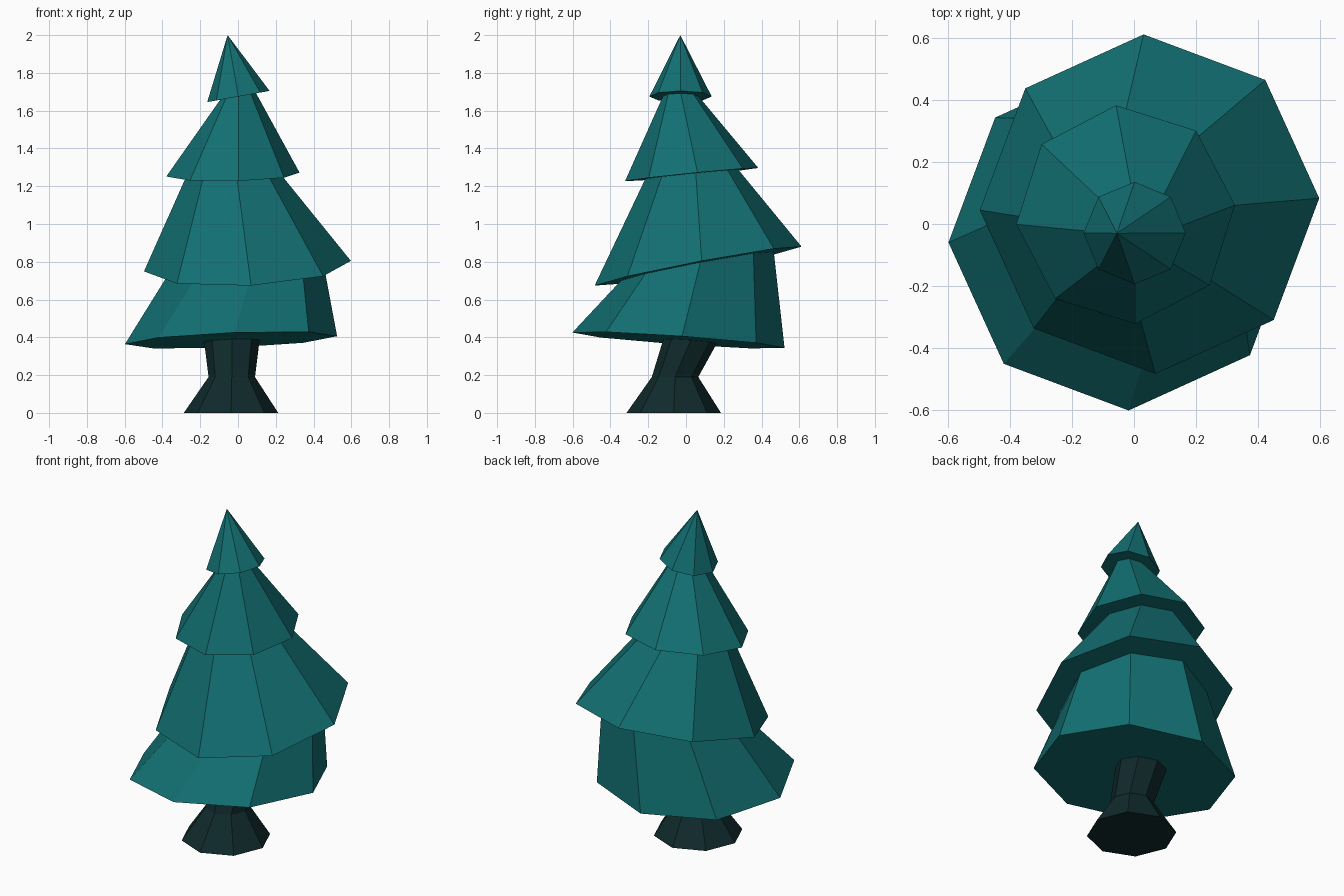
import bpy, bmesh
from math import cos, sin, radians

if "Cube" in bpy.data.objects:
    bpy.data.objects.remove(bpy.data.objects["Cube"])

SIDES = 8


def material(name, rgb):
    m = bpy.data.materials.new(name)
    m.diffuse_color = (*rgb, 1)
    m.use_nodes = True
    m.node_tree.nodes["Principled BSDF"].inputs["Base Color"].default_value = m.diffuse_color
    return m


def ring(centre, radius, angle=0, tilt=(0, 0), lift=0):
    """Octagon lying in a plane tilted by (dz/dx, dz/dy)."""
    x, y, z = centre
    pts = []
    for i in range(SIDES):
        a = radians(angle + 360 * i / SIDES)
        dx, dy = radius * cos(a), radius * sin(a)
        pts.append((x + dx, y + dy, z + lift + tilt[0] * dx + tilt[1] * dy))
    return pts


def loft(name, rings, mat, apex=None):
    """Skin a stack of rings into a closed solid, optionally ending in a point."""
    bm = bmesh.new()
    loops = [[bm.verts.new(p) for p in r] for r in rings]
    bm.faces.new(loops[0][::-1])
    for lo, hi in zip(loops, loops[1:]):
        for i in range(SIDES):
            j = (i + 1) % SIDES
            bm.faces.new((lo[i], lo[j], hi[j], hi[i]))
    if apex:
        tip = bm.verts.new(apex)
        for i in range(SIDES):
            bm.faces.new((loops[-1][i], loops[-1][(i + 1) % SIDES], tip))
    else:
        bm.faces.new(loops[-1])
    bmesh.ops.recalc_face_normals(bm, faces=bm.faces)
    me = bpy.data.meshes.new(name)
    bm.to_mesh(me)
    bm.free()
    me.materials.append(mat)
    ob = bpy.data.objects.new(name, me)
    bpy.context.collection.objects.link(ob)


needles = material("needles", (0.006, 0.16, 0.168))
bark = material("bark", (0.005, 0.023, 0.025))

# Trunk: flared foot, narrow waist, leaning back to the foliage
loft("trunk", [
    ring((-0.037, -0.065, 0.0), 0.25),
    ring((-0.033, -0.058, 0.19), 0.123),
    ring((-0.033, 0.032, 0.40), 0.149),
], bark)

# Foliage tiers: centre of rim, rim radius, rotation, tilt, radius of neck under the next tier
tiers = [
    ((-0.037, -0.04, 0.385), 0.562, 2, (0.04, -0.071), 0.40),
    ((0.05, 0.064, 0.777), 0.548, 2, (0.044, 0.19), 0.243),
    ((-0.027, 0.03, 1.262), 0.354, 5, (0.021, 0.10), 0.09),
    ((0.002, -0.029, 1.675), 0.165, 0, (0.18, 0.0), None),
]
for n, (centre, radius, angle, tilt, neck) in enumerate(tiers):
    rim = ring(centre, radius, angle, tilt)
    name = f"foliage_tier_{n + 1}"
    if neck:
        c, _, a, t, _ = tiers[n + 1]
        loft(name, [rim, ring(c, neck, a, t, 0.008)], needles)
    else:
        loft(name, [rim], needles, apex=(-0.055, -0.03, 2.0))
